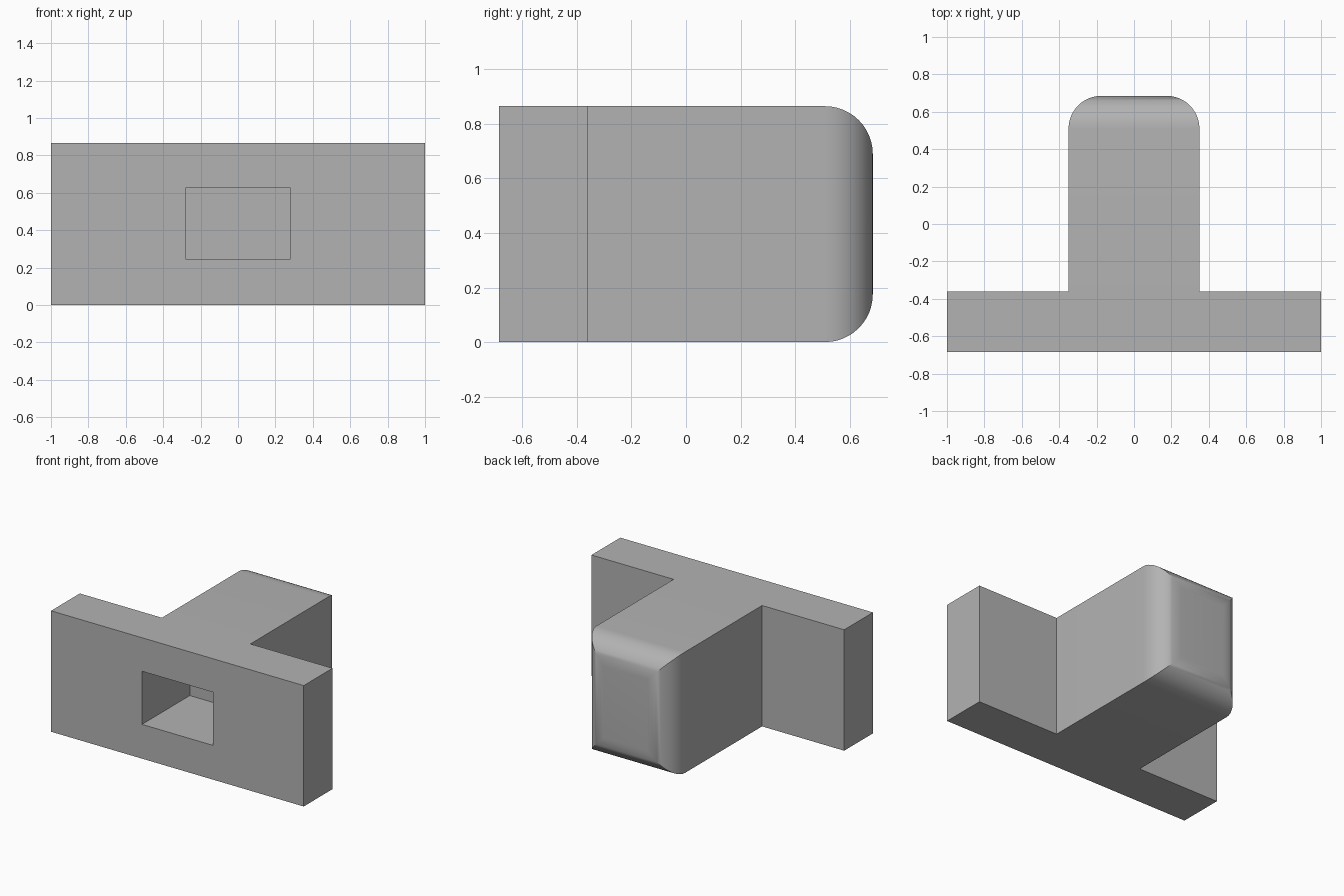
import bpy
import bmesh
import math
from mathutils import Vector

if "Cube" in bpy.data.objects:
    bpy.data.objects.remove(bpy.data.objects["Cube"], do_unlink=True)

HALF_W, HALF_D, HEIGHT = 1.0, 0.685, 0.865
STEM_W, BAR_BACK, RADIUS = 0.35, -0.36, 0.175
POCKET_W, POCKET_LOW, POCKET_HIGH, POCKET_DEPTH = 0.28, 0.245, 0.625, 0.54

# Plain grey
grey = bpy.data.materials.new("plain grey")
grey.use_nodes = True
colour = (0.45, 0.45, 0.45, 1)
grey.diffuse_color = colour
grey.node_tree.nodes["Principled BSDF"].inputs["Base Color"].default_value = colour

# T-shaped outline, extruded upwards
bm = bmesh.new()
half = [(HALF_W, -HALF_D), (HALF_W, BAR_BACK), (STEM_W, BAR_BACK), (STEM_W, HALF_D)]
outline = half + [(-x, y) for x, y in reversed(half)]
base = bm.faces.new([bm.verts.new((x, y, 0)) for x, y in outline])
top = bmesh.ops.extrude_face_region(bm, geom=[base])["geom"]
bmesh.ops.translate(bm, vec=(0, 0, HEIGHT),
                    verts=[v for v in top if isinstance(v, bmesh.types.BMVert)])
bmesh.ops.recalc_face_normals(bm, faces=bm.faces[:])

# Rounded rim around the end of the stem
rim = [e for e in bm.edges if all(v.co.y > HALF_D - 0.001 for v in e.verts)]
bmesh.ops.bevel(bm, geom=rim, offset=RADIUS, offset_type='OFFSET', segments=12,
                profile=0.5, affect='EDGES', clamp_overlap=True)


def front_faces():
    return [f for f in bm.faces if all(v.co.y < -HALF_D + 0.001 for v in f.verts)]


# Rectangular pocket: cut its outline into the front, then push it in
for axis, pos in ((0, -POCKET_W), (0, POCKET_W), (2, POCKET_LOW), (2, POCKET_HIGH)):
    point, normal = Vector(), Vector()
    point[axis], normal[axis] = pos, 1
    faces = front_faces()
    edges = list({e for f in faces for e in f.edges})
    verts = list({v for f in faces for v in f.verts})
    bmesh.ops.bisect_plane(bm, geom=verts + edges + faces, plane_co=point, plane_no=normal)

centre = Vector((0, -HALF_D, (POCKET_LOW + POCKET_HIGH) / 2))
mouth = min(front_faces(), key=lambda f: (f.calc_center_median() - centre).length)
floor = bmesh.ops.extrude_discrete_faces(bm, faces=[mouth])["faces"][0]
bmesh.ops.translate(bm, vec=(0, POCKET_DEPTH, 0), verts=floor.verts[:])
bmesh.ops.recalc_face_normals(bm, faces=bm.faces[:])

mesh = bpy.data.meshes.new("tee_block")
bm.to_mesh(mesh)
bm.free()
mesh.materials.append(grey)
block = bpy.data.objects.new("tee_block", mesh)
bpy.context.collection.objects.link(block)

# Smooth rim, sharp corners
for obj in bpy.context.selected_objects:
    obj.select_set(False)
block.select_set(True)
bpy.context.view_layer.objects.active = block
bpy.ops.object.shade_smooth_by_angle(angle=math.radians(30))
